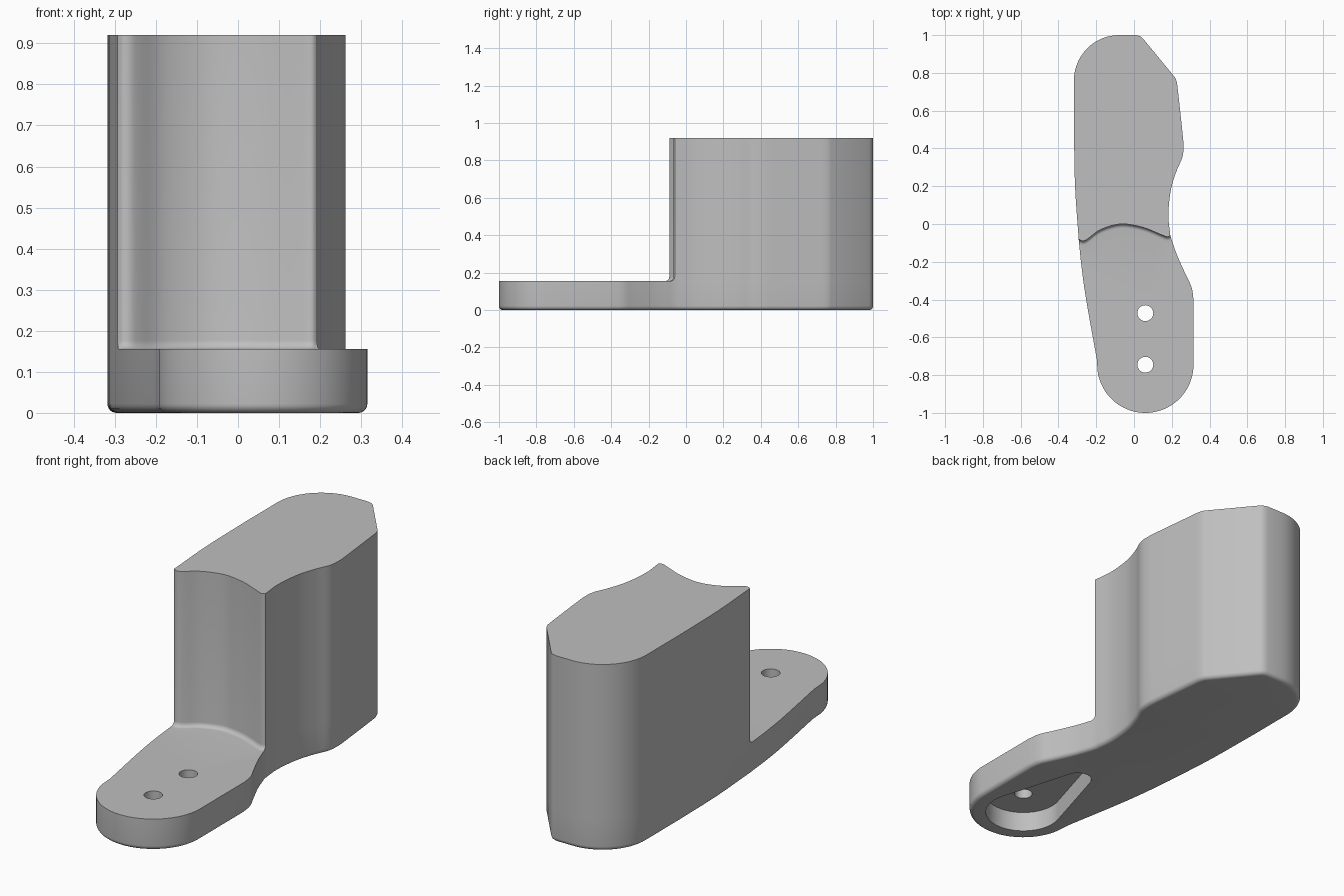
import bpy, bmesh, math
from mathutils import Vector

if "Cube" in bpy.data.objects:
    bpy.data.objects.remove(bpy.data.objects["Cube"], do_unlink=True)

grey = bpy.data.materials.new("plain grey")
grey.use_nodes = True
tone = (0.52, 0.52, 0.52, 1)
grey.diffuse_color = tone
grey.node_tree.nodes["Principled BSDF"].inputs["Base Color"].default_value = tone

PLATE, TOP, POCKET, R = 0.155, 0.92, 0.1, 0.022
QUARTER = [math.pi / 2 * i / 6 for i in range(7)]
ROUND = [(R * (1 - math.sin(a)), R * (1 - math.cos(a))) for a in QUARTER]
bm = bmesh.new()


def arc(cx, cy, r, start, end, n=24):
    angles = [math.radians(start + (end - start) * i / n) for i in range(n + 1)]
    return [Vector((cx + r * math.cos(a), cy + r * math.sin(a))) for a in angles]


def spline(points, n=6):
    """Smooth curve through the points."""
    p = [Vector(q) for q in points]
    p = [2 * p[0] - p[1]] + p + [2 * p[-1] - p[-2]]
    out = []
    for a, b, c, d in zip(p, p[1:], p[2:], p[3:]):
        for i in range(n):
            t = i / n
            out.append(0.5 * (2 * b + (c - a) * t + (2 * a - 5 * b + 4 * c - d) * t ** 2
                              + (3 * b - a - 3 * c + d) * t ** 3))
    return out + [p[-2]]


def inward_normals(pts):
    result = []
    for i, p in enumerate(pts):
        after = pts[(i + 1) % len(pts)]
        t = ((after - p).normalized() + (p - pts[i - 1]).normalized()).normalized()
        result.append(Vector((-t.y, t.x)))
    return result


def row(pts, z):
    return [bm.verts.new((p.x, p.y, z)) for p in pts]


def strip(low, high):
    for i in range(len(low) - 1):
        bm.faces.new((low[i], low[i + 1], high[i + 1], high[i]))


def tube(low, high):
    strip(low + low[:1], high + high[:1])


def cap(*loops):
    """Flat face bounded by the first loop, with the other loops as holes."""
    edges = []
    for loop in loops:
        for a, b in zip(loop, loop[1:] + loop[:1]):
            edges.append(bm.edges.get((a, b)) or bm.edges.new((a, b)))
    bmesh.ops.triangle_fill(bm, use_beauty=True, edges=edges, normal=(0, 0, 1))


# Outline of the low plate, from the left end of the wall round to the right end
front = spline([(-0.291, -0.1), (-0.275, -0.25), (-0.25, -0.42), (-0.197, -0.715)])
front += arc(0.06, -0.745, 0.255, 188, 360, 40)
front += spline([(0.315, -0.4), (0.305, -0.335), (0.275, -0.27), (0.23, -0.17),
                 (0.199, -0.082)])

# Outline of the tall block: waisted side, slanted corner, round corner, long side
rear = spline([(0.192, -0.06), (0.182, 0.05), (0.195, 0.18), (0.225, 0.28),
               (0.255, 0.35), (0.262, 0.41), (0.256, 0.49), (0.23, 0.73)])
rear += spline([(0.226, 0.755), (0.218, 0.775)], 2)
rear += spline([(0.053, 0.975), (0.036, 0.992), (0.01, 1.0)], 2)
rear += arc(-0.078, 0.76, 0.24, 90, 180)
rear += spline([(-0.318, 0.5), (-0.312, 0.2), (-0.293, -0.078)])

# Curved wall between plate and block, right to left
wall = spline([(0.192, -0.06), (0.182, -0.067), (0.168, -0.066), (0.145, -0.057),
               (0.06, -0.022), (-0.01, -0.005), (-0.07, 0.0), (-0.13, -0.012),
               (-0.19, -0.037), (-0.24, -0.075), (-0.262, -0.088), (-0.28, -0.088),
               (-0.293, -0.078)], 4)

# Sole with a rounded lower rim
outline = front + rear
normals = inward_normals(outline)
sole = [row([p + d * inset for p, d in zip(outline, normals)], z) for inset, z in ROUND]
sole.append(row(outline, PLATE))
for low, high in zip(sole, sole[1:]):
    tube(low, high)
plate_rim, block_rim = sole[-1][:len(front)], sole[-1][len(front):]

# Wall rising from a fillet whose ends follow the outline
push = [Vector((0, -1))] * len(wall)
push[0] = (front[-1] - wall[0]) / R
push[-1] = (front[0] - wall[-1]) / R
rows = []
for out, z in ROUND:
    pts = [p + d * out for p, d in zip(wall, push)]
    if rows:
        rows.append(row(pts, PLATE + z))
    else:
        rows.append([plate_rim[-1]] + row(pts[1:-1], PLATE) + [plate_rim[0]])
for end, corner in ((0, block_rim[0]), (-1, block_rim[-1])):
    bm.faces.new([corner] + [r[end] for r in rows])
rows.append(row(wall, TOP))
for low, high in zip(rows, rows[1:]):
    strip(low, high)

# Sides and top of the block
below = block_rim
for edge, z in ((rows[-2], PLATE + R), (rows[-1], TOP)):
    above = [edge[0]] + row(rear[1:-1], z) + [edge[-1]]
    strip(below, above)
    below = above
cap(rows[-1] + below[-2:0:-1])

# Teardrop pocket underneath
big, small, span = 0.178, 0.065, 0.4
lean = math.degrees(math.asin((big - small) / span))
teardrop = arc(0.06, -0.745, big, 180 - lean, 360 + lean, 36)
teardrop += arc(0.06, -0.745 + span, small, lean, 180 - lean, 20)
mouth, floor = row(teardrop, 0), row(teardrop, POCKET)
tube(mouth, floor)
cap(sole[0], mouth)

# Two screw holes from the pocket floor to the plate
hole_low, hole_high = [], []
for y in (-0.745, -0.472):
    circle = arc(0.06, y, 0.042, 0, 360, 32)[:-1]
    hole_low.append(row(circle, POCKET))
    hole_high.append(row(circle, PLATE))
    tube(hole_low[-1], hole_high[-1])
cap(floor, *hole_low)
cap(plate_rim + rows[0][1:-1], *hole_high)

bmesh.ops.recalc_face_normals(bm, faces=bm.faces[:])
mesh = bpy.data.meshes.new("foot_block")
bm.to_mesh(mesh)
bm.free()
mesh.materials.append(grey)
body = bpy.data.objects.new("foot_block", mesh)
bpy.context.scene.collection.objects.link(body)
bpy.ops.object.select_all(action='DESELECT')
body.select_set(True)
bpy.context.view_layer.objects.active = body
bpy.ops.object.shade_smooth_by_angle(angle=math.radians(30))
